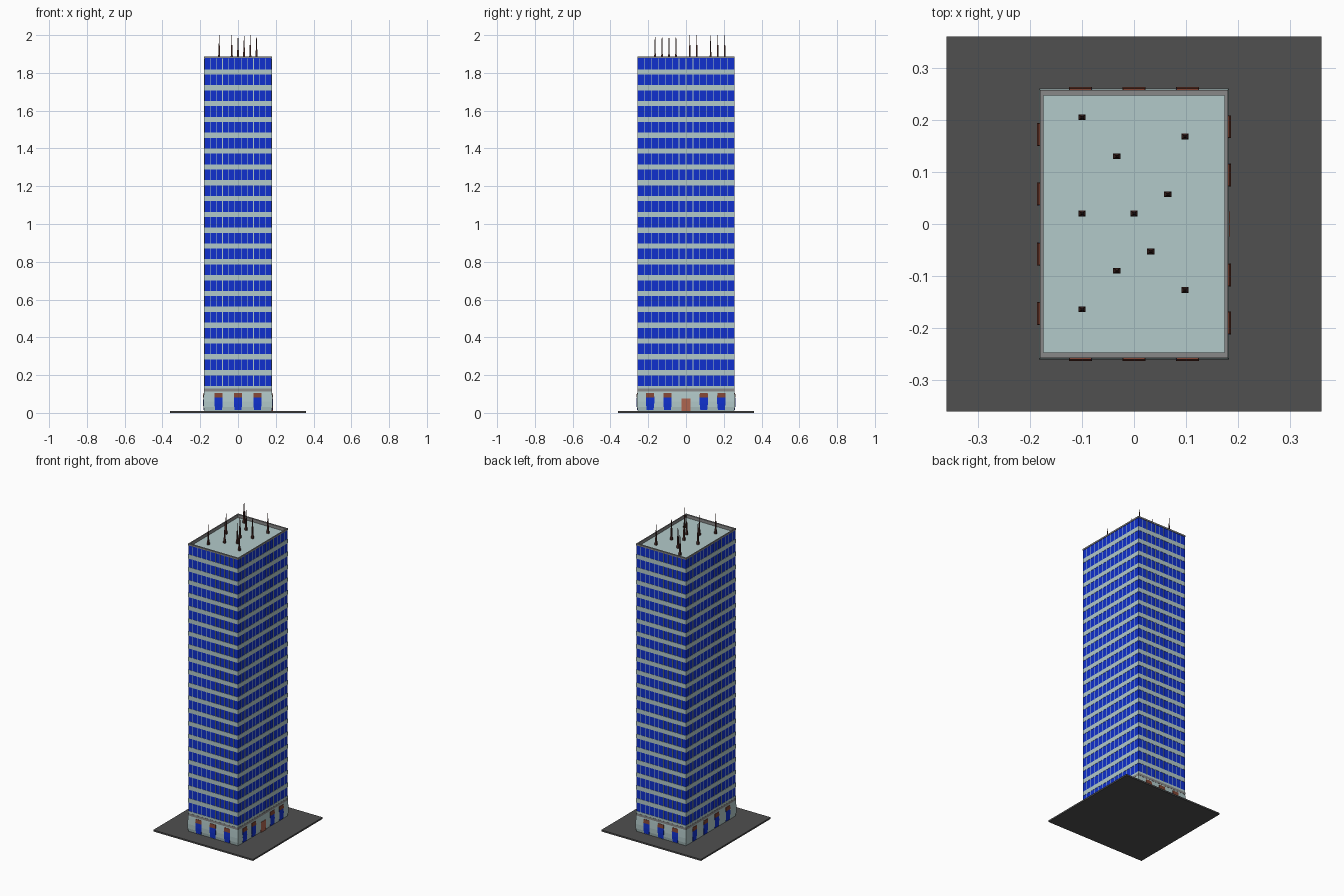
import bpy, bmesh

if "Cube" in bpy.data.objects:
    bpy.data.objects.remove(bpy.data.objects["Cube"])

HX, HY = 0.18, 0.257              # tower half sizes
NX, NY, ROWS = 11, 14, 21         # panes per side, storeys
PITCH, Z0, GLASS = 0.0838, 0.143, 0.056
TOP, ROOF = 1.888, 1.868


def material(name, rgb):
    m = bpy.data.materials.new(name)
    m.diffuse_color = (*rgb, 1)
    m.use_nodes = True
    m.node_tree.nodes["Principled BSDF"].inputs["Base Color"].default_value = m.diffuse_color
    return m


STONE = material("pale_stone", (0.45, 0.59, 0.59))
BLUE = material("blue_glass", (0.005, 0.03, 0.62))
GREY = material("grey_trim", (0.25, 0.25, 0.25))
DARK = material("asphalt", (0.08, 0.08, 0.08))
BROWN = material("awning_brown", (0.22, 0.06, 0.035))
DOOR = material("door_brown", (0.42, 0.13, 0.08))
MAST = material("mast_brown", (0.07, 0.025, 0.02))


def box(bm, x0, x1, y0, y1, z0, z1):
    r = bmesh.ops.create_cube(bm, size=1)
    for v in r["verts"]:
        v.co.x = x1 if v.co.x > 0 else x0
        v.co.y = y1 if v.co.y > 0 else y0
        v.co.z = z1 if v.co.z > 0 else z0


def loft(bm, rings, cx=0, cy=0):
    """Stack rectangles (half x, half y, z) into a closed solid."""
    loops = [[bm.verts.new((cx + sx * hx, cy + sy * hy, z))
              for sx, sy in ((-1, -1), (1, -1), (1, 1), (-1, 1))] for hx, hy, z in rings]
    for a, b in zip(loops, loops[1:]):
        for i in range(4):
            j = (i + 1) % 4
            bm.faces.new((a[i], a[j], b[j], b[i]))
    bm.faces.new(loops[0][::-1])
    bm.faces.new(loops[-1])


def on_wall(side, u, out, z):
    """Map along-wall position and outward offset to world space."""
    return {"front": (u, -HY - out, z), "back": (u, HY + out, z),
            "left": (-HX - out, u, z), "right": (HX + out, u, z)}[side]


def prism(bm, side, u, bottom, top):
    """Wall block; bottom and top are (half width, outward reach, z)."""
    a, b = ([bm.verts.new(on_wall(side, u + s * w, o, z))
             for s, o in ((-1, -0.003), (1, -0.003), (1, reach), (-1, reach))]
            for w, reach, z in (bottom, top))
    bm.faces.new(a)
    bm.faces.new(b)
    for i in range(4):
        j = (i + 1) % 4
        bm.faces.new((a[i], a[j], b[j], b[i]))


def finish(bm, name, mat):
    bmesh.ops.recalc_face_normals(bm, faces=bm.faces)
    me = bpy.data.meshes.new(name)
    bm.to_mesh(me)
    bm.free()
    me.materials.append(mat)
    bpy.context.collection.objects.link(bpy.data.objects.new(name, me))


# ground plate
bm = bmesh.new()
box(bm, -0.36, 0.36, -0.36, 0.36, 0, 0.01)
finish(bm, "ground_plate", DARK)

# slightly bulging ground floor
bm = bmesh.new()
loft(bm, [(HX + d, HY + d, z) for d, z in
          ((-0.002, 0.01), (0.002, 0.03), (0.003, 0.06), (0.001, 0.1), (0, 0.115))])
finish(bm, "ground_floor", STONE)

# grey ledge over the ground floor
bm = bmesh.new()
box(bm, -HX - 0.001, HX + 0.001, -HY - 0.001, HY + 0.001, 0.114, 0.129)
finish(bm, "ledge", GREY)

# glass core
g = 0.0015
bm = bmesh.new()
box(bm, -HX + g, HX - g, -HY + g, HY - g, 0.12, ROOF - 0.005)
finish(bm, "glass_core", BLUE)

# floor bands between window rows
bm = bmesh.new()
box(bm, -HX, HX, -HY, HY, 0.129, Z0)
for i in range(ROWS - 1):
    z = Z0 + i * PITCH + GLASS
    box(bm, -HX, HX, -HY, HY, z, z + PITCH - GLASS)
finish(bm, "floor_bands", STONE)

# vertical mullions on all sides
bm = bmesh.new()
m = 0.0018
for i in range(1, NX):
    x = -HX + 2 * HX * i / NX
    for s in (-1, 1):
        y0, y1 = sorted((s * HY, s * (HY - 0.004)))
        box(bm, x - m, x + m, y0, y1, Z0, TOP - 0.012)
for i in range(1, NY):
    y = -HY + 2 * HY * i / NY
    for s in (-1, 1):
        x0, x1 = sorted((s * HX, s * (HX - 0.004)))
        box(bm, x0, x1, y - m, y + m, Z0, TOP - 0.012)
finish(bm, "mullions", STONE)

# top window row upper part, outside the roof recess
bm = bmesh.new()
PX, PY = HX - 0.006, HY - 0.01
for s in (-1, 1):
    box(bm, -HX + g, HX - g, *sorted((s * (HY - g), s * (PY + 0.002))), ROOF - 0.005, TOP - 0.01)
    box(bm, *sorted((s * (HX - g), s * (PX + 0.002))), -HY + g, HY - g, ROOF - 0.005, TOP - 0.01)
finish(bm, "top_glass", BLUE)

# roof deck
bm = bmesh.new()
box(bm, -PX - 0.001, PX + 0.001, -PY - 0.001, PY + 0.001, ROOF - 0.01, ROOF)
finish(bm, "roof_deck", STONE)

# parapet: inner lining plus coping
bm = bmesh.new()
e = 0.001
for z0, ox, oy in ((ROOF - 0.004, PX + 0.0025, PY + 0.0025), (TOP - 0.01, HX + e, HY + e)):
    for s in (-1, 1):
        box(bm, -ox, ox, *sorted((s * PY, s * oy)), z0, TOP)
        box(bm, *sorted((s * PX, s * ox)), -PY, PY, z0, TOP)
finish(bm, "parapet", GREY)

# street windows with awnings
spots = {"front": (-0.103, 0, 0.103), "back": (-0.103, 0, 0.103),
         "left": (-0.172, -0.058, 0.058, 0.172), "right": (-0.19, -0.098, 0.094, 0.187)}
panes, awnings = bmesh.new(), bmesh.new()
for side, us in spots.items():
    for u in us:
        prism(panes, side, u, (0.018, 0.003, 0.014), (0.022, 0.0045, 0.05))
        prism(panes, side, u, (0.022, 0.0045, 0.05), (0.022, 0.0035, 0.088))
        prism(awnings, side, u, (0.022, 0.006, 0.082), (0.021, 0.003, 0.106))
finish(panes, "street_windows", BLUE)
finish(awnings, "awnings", BROWN)

# double entrance door on the right side
bm = bmesh.new()
for s in (-1, 1):
    prism(bm, "right", s * 0.0125, (0.0115, 0.0045, 0.01), (0.0115, 0.0045, 0.077))
finish(bm, "entrance_door", DOOR)

# roof masts, placed on the window grid
bm = bmesh.new()
for x, y in ((-0.1, 0.205), (0.098, 0.168), (-0.033, 0.13), (0.065, 0.057), (-0.1, 0.02),
             (0, 0.02), (0.032, -0.053), (-0.033, -0.09), (0.098, -0.127), (-0.1, -0.164)):
    loft(bm, [(0.007, 0.0055, ROOF - 0.002), (0.007, 0.0055, 1.88), (0.0045, 0.004, 1.895),
              (0.0035, 0.003, 1.945), (0.002, 0.002, 1.95), (0.001, 0.001, 2.0)], x, y)
finish(bm, "roof_masts", MAST)
